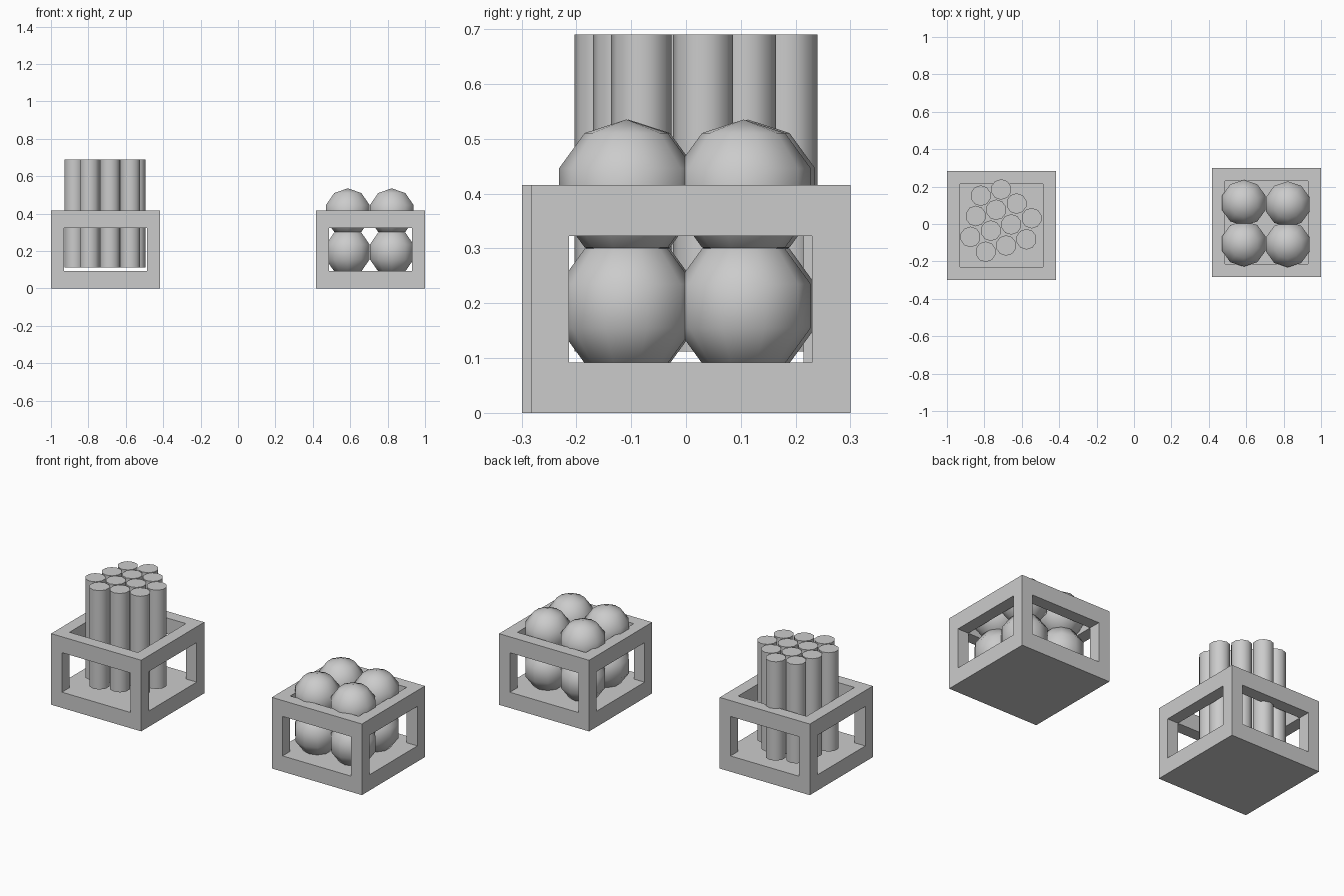
import bpy, bmesh, math
from mathutils import Vector

if "Cube" in bpy.data.objects:
    bpy.data.objects.remove(bpy.data.objects["Cube"])

SIZE, WALL = 0.583, 0.07
BASE_TOP, RIM_LOW, RIM_TOP = 0.092, 0.323, 0.416


def finish(bm, name, smooth=False):
    bmesh.ops.recalc_face_normals(bm, faces=bm.faces)
    mesh = bpy.data.meshes.new(name)
    bm.to_mesh(mesh)
    bm.free()
    obj = bpy.data.objects.new(name, mesh)
    bpy.context.collection.objects.link(obj)
    if smooth:
        bpy.ops.object.select_all(action='DESELECT')
        obj.select_set(True)
        bpy.context.view_layer.objects.active = obj
        bpy.ops.object.shade_smooth_by_angle(angle=math.radians(50))
    return obj


def box(name, cx, cy, w, d, z0, z1):
    bm = bmesh.new()
    bmesh.ops.create_cube(bm, size=1)
    for v in bm.verts:
        v.co = Vector((cx + v.co.x * w, cy + v.co.y * d, z0 + (v.co.z + 0.5) * (z1 - z0)))
    return finish(bm, name)


def rim(name, cx, cy):
    # square ring: outer and inner loops at both heights
    bm = bmesh.new()
    corners = [(-1, -1), (1, -1), (1, 1), (-1, 1)]
    h = SIZE / 2
    loops = [[bm.verts.new((cx + sx * r, cy + sy * r, z)) for sx, sy in corners]
             for r, z in [(h, RIM_LOW), (h, RIM_TOP), (h - WALL, RIM_TOP), (h - WALL, RIM_LOW)]]
    for k in range(4):
        a, b = loops[k], loops[(k + 1) % 4]
        for i in range(4):
            j = (i + 1) % 4
            bm.faces.new((a[i], a[j], b[j], b[i]))
    return finish(bm, name)


def crate(name, cx, cy):
    box(name + "_base", cx, cy, SIZE, SIZE, 0, BASE_TOP)
    off = (SIZE - WALL) / 2
    for sx, side in ((-1, "left"), (1, "right")):
        for sy, end in ((-1, "front"), (1, "back")):
            box(f"{name}_post_{end}_{side}", cx + sx * off, cy + sy * off,
                WALL, WALL, BASE_TOP, RIM_LOW)
    rim(name + "_rim", cx, cy)


# Two open crates
crate("rod_crate", -0.7085, -0.0075)
crate("ball_crate", 0.7085, 0.0085)

# Bundle of rods in tilted staggered rows
tilt = math.radians(17)
along = Vector((math.cos(tilt), math.sin(tilt))) * 0.114
rows = [((-0.765, 0.168), 2), ((-0.737, 0.076), 3),
        ((-0.711, -0.019), 4), ((-0.684, -0.115), 3)]
n = 0
for centre, count in rows:
    for i in range(count):
        n += 1
        p = Vector(centre) + along * (i - (count - 1) / 2)
        bm = bmesh.new()
        bmesh.ops.create_cone(bm, cap_ends=True, segments=10, radius1=0.055,
                              radius2=0.055, depth=0.578)
        bmesh.ops.translate(bm, verts=bm.verts, vec=(p.x, p.y, 0.401))
        finish(bm, f"rod_{n}", True)

# Two layers of four balls
spots = [(0.587, 0.113), (0.822, 0.105), (0.587, -0.105), (0.822, -0.109)]
for layer, z in (("lower", 0.195), ("upper", 0.406)):
    for i, (x, y) in enumerate(spots):
        bm = bmesh.new()
        bmesh.ops.create_uvsphere(bm, u_segments=10, v_segments=5, radius=0.129)
        bmesh.ops.translate(bm, verts=bm.verts, vec=(x, y, z))
        finish(bm, f"ball_{layer}_{i + 1}", True)
